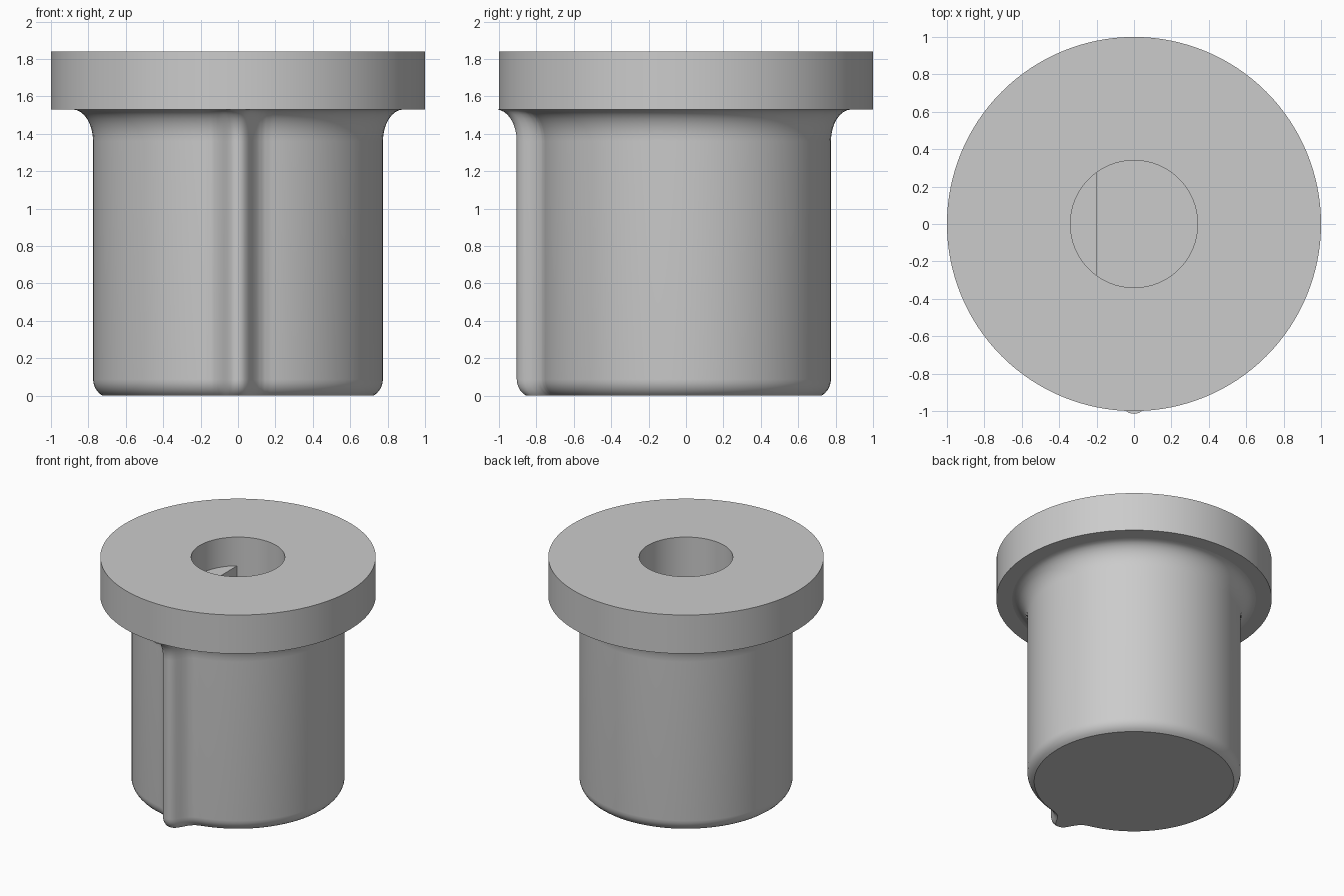
import bpy
import bmesh
from math import sin, cos, pi, acos, radians, sqrt

if "Cube" in bpy.data.objects:
    bpy.data.objects.remove(bpy.data.objects["Cube"], do_unlink=True)

grey = bpy.data.materials.new("plain grey")
grey.use_nodes = True
grey.diffuse_color = (0.6, 0.6, 0.6, 1)
grey.node_tree.nodes["Principled BSDF"].inputs["Base Color"].default_value = (0.6, 0.6, 0.6, 1)

BODY_R, FLANGE_R, BORE_R, FLAT_X = 0.775, 1.0, 0.34, -0.2
FLANGE_Z, TOP_Z, LEDGE_Z, FLOOR_Z = 1.53, 1.84, 1.61, 0.4


def loft(name, rings, cap_first=False, cap_last=False):
    """Skin a list of closed rings, optionally closing the ends."""
    bm = bmesh.new()
    loops = [[bm.verts.new(p) for p in ring] for ring in rings]
    for low, high in zip(loops, loops[1:]):
        for i in range(len(low)):
            j = (i + 1) % len(low)
            bm.faces.new((low[i], low[j], high[j], high[i]))
    if cap_first:
        bm.faces.new(loops[0][::-1])
    if cap_last:
        bm.faces.new(loops[-1])
    bmesh.ops.remove_doubles(bm, verts=bm.verts, dist=1e-5)
    mesh = bpy.data.meshes.new(name)
    bm.to_mesh(mesh)
    bm.free()
    mesh.materials.append(grey)
    obj = bpy.data.objects.new(name, mesh)
    bpy.context.collection.objects.link(obj)
    bpy.ops.object.select_all(action='DESELECT')
    obj.select_set(True)
    bpy.context.view_layer.objects.active = obj
    bpy.ops.object.shade_smooth_by_angle(angle=radians(25))
    return obj


def circle(r, z, angles):
    return [(r * cos(a), r * sin(a), z) for a in angles]


# Body: round barrel with a pointer ridge down the front
def ridge_height(x):
    """Rounded tip, sloping flanks and a soft foot."""
    points = [(0, 0.13), (0.02, 0.126), (0.04, 0.11), (0.06, 0.08),
              (0.08, 0.05), (0.105, 0.024), (0.135, 0.007), (0.17, 0)]
    for (x0, h0), (x1, h1) in zip(points, points[1:]):
        if abs(x) <= x1:
            return h0 + (h1 - h0) * (abs(x) - x0) / (x1 - x0)
    return 0


def body_ring(offset, z):
    ring = []
    for a in body_angles:
        r = BODY_R + offset + (ridge_height(BODY_R * cos(a)) if sin(a) < 0 else 0)
        ring.append((r * cos(a), r * sin(a), z))
    return ring


front, spread = -pi / 2, 0.24
body_angles = [front - spread + 2 * spread * i / 36 for i in range(36)]
body_angles += [front + spread + (2 * pi - 2 * spread) * i / 88 for i in range(88)]

profile = []
for i in range(6):                      # rounded bottom edge
    t = radians(60) * (1 - i / 5)
    profile.append((-0.1 * (1 - cos(t)), 0.1 * (sin(radians(60)) - sin(t))))
for i in range(9):                      # flare into the flange
    t = pi / 2 * i / 8
    profile.append((0.11 * (1 - cos(t)), FLANGE_Z - 0.17 * (1 - sin(t))))
loft("body", [body_ring(o, z) for o, z in profile], cap_first=True)

# Flange: flat disc with a central opening, sharing its rim with the bore
corner = acos(FLAT_X / BORE_R)
angles = sorted([2 * pi * i / 128 for i in range(128)] + [corner, 2 * pi - corner])
loft("flange", [circle(r, z, angles) for r, z in (
    (0.75, FLANGE_Z), (FLANGE_R, FLANGE_Z), (FLANGE_R, TOP_Z), (BORE_R, TOP_Z))])

# Shaft bore: round at the mouth, D-shaped below a small ledge
d_section = [(max(x, FLAT_X), y, z) for x, y, z in circle(BORE_R, LEDGE_Z, angles)]
loft("shaft_bore", [
    circle(BORE_R, TOP_Z, angles),
    circle(BORE_R, LEDGE_Z, angles),
    d_section,
    [(x, y, FLOOR_Z) for x, y, z in d_section],
], cap_last=True)
